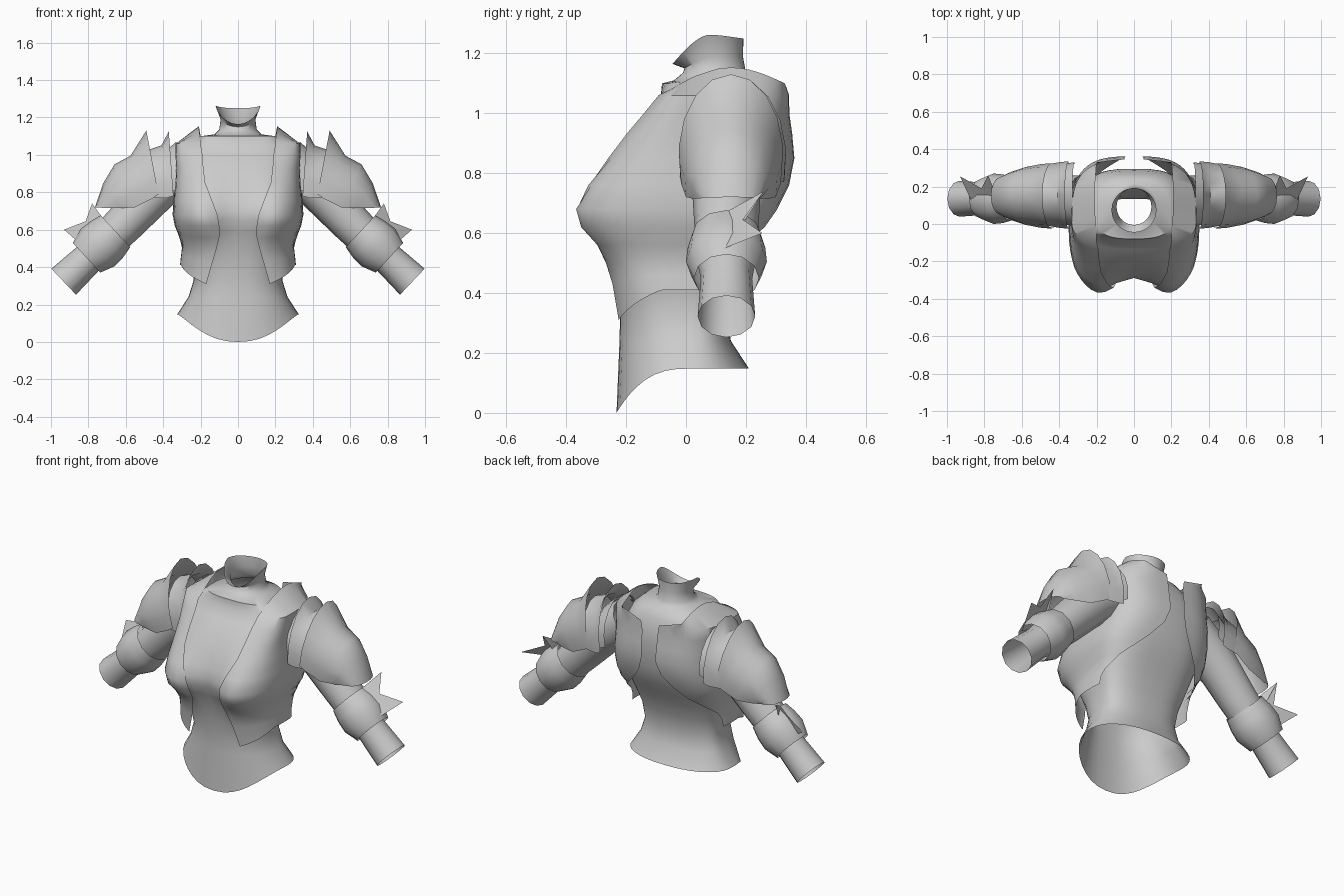
import bpy, bmesh, math
from mathutils import Vector

if "Cube" in bpy.data.objects:
    bpy.data.objects.remove(bpy.data.objects["Cube"])

grey = bpy.data.materials.new("light_grey")
grey.diffuse_color = (0.6, 0.6, 0.6, 1)
grey.use_nodes = True
grey.node_tree.nodes["Principled BSDF"].inputs["Base Color"].default_value = grey.diffuse_color


def finish(name, bm, mirror=False, angle=50):
    bmesh.ops.recalc_face_normals(bm, faces=bm.faces[:])
    mesh = bpy.data.meshes.new(name)
    bm.to_mesh(mesh)
    bm.free()
    mesh.materials.append(grey)
    ob = bpy.data.objects.new(name, mesh)
    bpy.context.collection.objects.link(ob)
    bpy.ops.object.select_all(action='DESELECT')
    bpy.context.view_layer.objects.active = ob
    ob.select_set(True)
    bpy.ops.object.shade_smooth_by_angle(angle=math.radians(angle))
    if mirror:
        mod = ob.modifiers.new("mirror", 'MIRROR')
        mod.use_mirror_merge = False
    return ob


def loft(name, rows, closed=False, mirror=False, angle=50):
    """Skin a list of equally long point rows with quads."""
    bm = bmesh.new()
    grid = [[bm.verts.new(p) for p in row] for row in rows]
    n = len(grid[0])
    for r0, r1 in zip(grid, grid[1:]):
        for i in range(n if closed else n - 1):
            j = (i + 1) % n
            bm.faces.new((r0[i], r0[j], r1[j], r1[i]))
    return finish(name, bm, mirror, angle)


def section(theta, z, w, yf, yb, e):
    """Point on a rounded body section; theta runs from front to back."""
    s, c = math.sin(theta), math.cos(theta)
    yc = 0.02 if e < 0.95 else (yf + yb) / 2
    x = math.copysign(abs(s) ** e, s) * w
    y = yc + ((yf if c > 0 else yb) - yc) * abs(c) ** e
    # bust
    if c > 0 and e < 0.95:
        sz = 0.07 if z < 0.66 else 0.1
        sx = 0.08 if abs(x) < 0.2 else 0.11
        fall = min(1, 2 * c)
        y -= 0.088 * fall * math.exp(-((abs(x) - 0.2) / sx) ** 2 / 2 - ((z - 0.66) / sz) ** 2 / 2)
    return Vector((x, y, z))


# torso with waist, chest and flared neck: z, half width, front y, back y, roundness
body = [
    (0.15, .325, -.232, .21, .88), (0.24, .265, -.222, .15, .82), (0.33, .237, -.22, .135, .8),
    (0.43, .25, -.235, .15, .75), (0.53, .28, -.25, .19, .7), (0.59, .295, -.268, .22, .68),
    (0.65, .31, -.28, .25, .66), (0.70, .315, -.285, .27, .66), (0.76, .315, -.275, .285, .66),
    (0.85, .305, -.242, .295, .66), (0.93, .30, -.195, .295, .68), (1.0, .285, -.135, .285, .7),
    (1.05, .26, -.085, .265, .7), (1.10, .20, -.08, .24, .75), (1.11, .125, -.04, .215, 1),
    (1.135, .10, -.01, .20, 1), (1.19, .093, -.005, .19, 1), (1.25, .12, -.045, .192, 1),
]
N = 40
rows = []
for k, r in enumerate(body):
    row = []
    for i in range(N):
        t = 2 * math.pi * i / N
        p = section(t, *r)
        c = max(0, math.cos(t))
        if k == 0:                      # hem dips to a point in front
            p.z = 0.148 * (1 - c ** 2.5)
        if k == len(body) - 2:
            p.z -= 0.04 * c ** 1.5
        if k == len(body) - 1:          # neck rim dips in front, peaks at the sides
            p.z += 0.012 * abs(math.sin(t)) ** 3 - 0.085 * c ** 1.5
        row.append(p)
    rows.append(row)
loft("torso", rows, closed=True)

# open vest: z, half width, front y, back y, front edge x, back edge x
E = 0.64
vest = [
    (0.31, .31, -.238, .17, .17, .305), (0.43, .305, -.252, .19, .135, .30), (0.50, .30, -.268, .21, .115, .29),
    (0.56, .315, -.28, .24, .10, .26), (0.62, .338, -.292, .28, .10, .20), (0.68, .35, -.298, .31, .11, .14),
    (0.76, .345, -.288, .345, .14, .075), (0.85, .335, -.258, .362, .175, .045), (0.93, .33, -.21, .355, .185, .05),
    (1.0, .335, -.15, .345, .19, .05), (1.06, .333, -.10, .345, .20, .06),
]
M = 22
rows = []
for k, (z, w, yf, yb, xf, xb) in enumerate(vest):
    a = math.asin((xf / w) ** (1 / E))
    b = math.pi - math.asin((xb / w) ** (1 / E))
    row = []
    for i in range(M + 1):
        f = i / M
        p = section(a + (b - a) * f, z, w, yf, yb, E)
        if k == 0:                      # hem climbs towards the side
            p.z += 0.10 * min(1, f * 1.5)
        elif k == 1:
            p.z += 0.03 * min(1, f * 1.5)
        row.append(p)
    rows.append(row)
# arched shoulder ridge closing the vest
ridge = []
for p in rows[-1]:
    f = min(1, max(0, (p.y + 0.10) / 0.44))
    ridge.append((0.2 + 0.01 * math.sin(math.pi * f), -0.06 + 0.39 * f,
                  1.075 + 0.065 * math.sin(math.pi * f) + 0.025 * f))
rows.append(ridge)
loft("vest", rows, mirror=True, angle=45)


def tube(name, path, n=12, angle=50):
    """Round tube through (x, z, radius) stations at the arm's depth."""
    pts = [Vector((x, 0.135, z)) for x, z, r in path]
    rows = []
    for k, p in enumerate(pts):
        d = (pts[min(k + 1, len(pts) - 1)] - pts[max(k - 1, 0)]).normalized()
        side = Vector((0, 1, 0))
        up = side.cross(d)
        r = path[k][2]
        rows.append([p + r * (math.cos(2 * math.pi * i / n) * side + math.sin(2 * math.pi * i / n) * up)
                     for i in range(n)])
    return loft(name, rows, closed=True, mirror=True, angle=angle)


# arms with open wrists, and the elbow cuffs
tube("arm", [(.28, .93, .125), (.42, .83, .12), (.60, .64, .108), (.72, .52, .1),
             (.80, .447, .086), (.932, .322, .096)])
tube("cuff", [(.655, .592, .116), (.70, .55, .13), (.75, .505, .135), (.81, .45, .108)], angle=35)

# forked fin on each cuff
bm = bmesh.new()
b1, b2, b3, notch, t1, t2 = [bm.verts.new(p) for p in (
    (.70, .06, .63), (.85, .08, .53), (.75, .17, .60), (.815, .19, .645), (.78, .26, .74), (.93, .255, .60))]
for f in ((b1, notch, t1), (b1, b2, notch), (b2, t2, notch), (b1, t1, b3)):
    bm.faces.new(f)
finish("cuff_fin", bm, mirror=True, angle=20)


def shell(name, stations, yc, n=10, angle=40):
    """Arched plate over the arm: apex x, z, lower edge x, z, half depth."""
    rows = []
    for ax, az, lx, lz, w in stations:
        row = []
        for i in range(n + 1):
            t = math.radians(-105 + 210 * i / n)
            u = (1 - math.cos(t)) / (1 - math.cos(math.radians(105)))
            row.append((ax + (lx - ax) * u, yc + w * math.sin(t), az + (lz - az) * u))
        rows.append(row)
    return loft(name, rows, mirror=True, angle=angle)


# layered shoulder plates
shell("outer_shoulder_plate", [(.49, 1.13, .425, .79, .175), (.575, .995, .46, .765, .172),
                               (.66, .95, .55, .72, .155), (.72, .85, .63, .715, .13),
                               (.765, .72, .70, .715, .10)], 0.15)
shell("middle_shoulder_plate", [(.37, 1.125, .345, .78, .18), (.41, 1.05, .38, .77, .178),
                                (.50, 1.02, .45, .77, .165)], 0.155)
shell("inner_shoulder_plate", [(.33, 1.07, .315, .82, .17), (.40, 1.01, .36, .80, .165)], 0.16)
